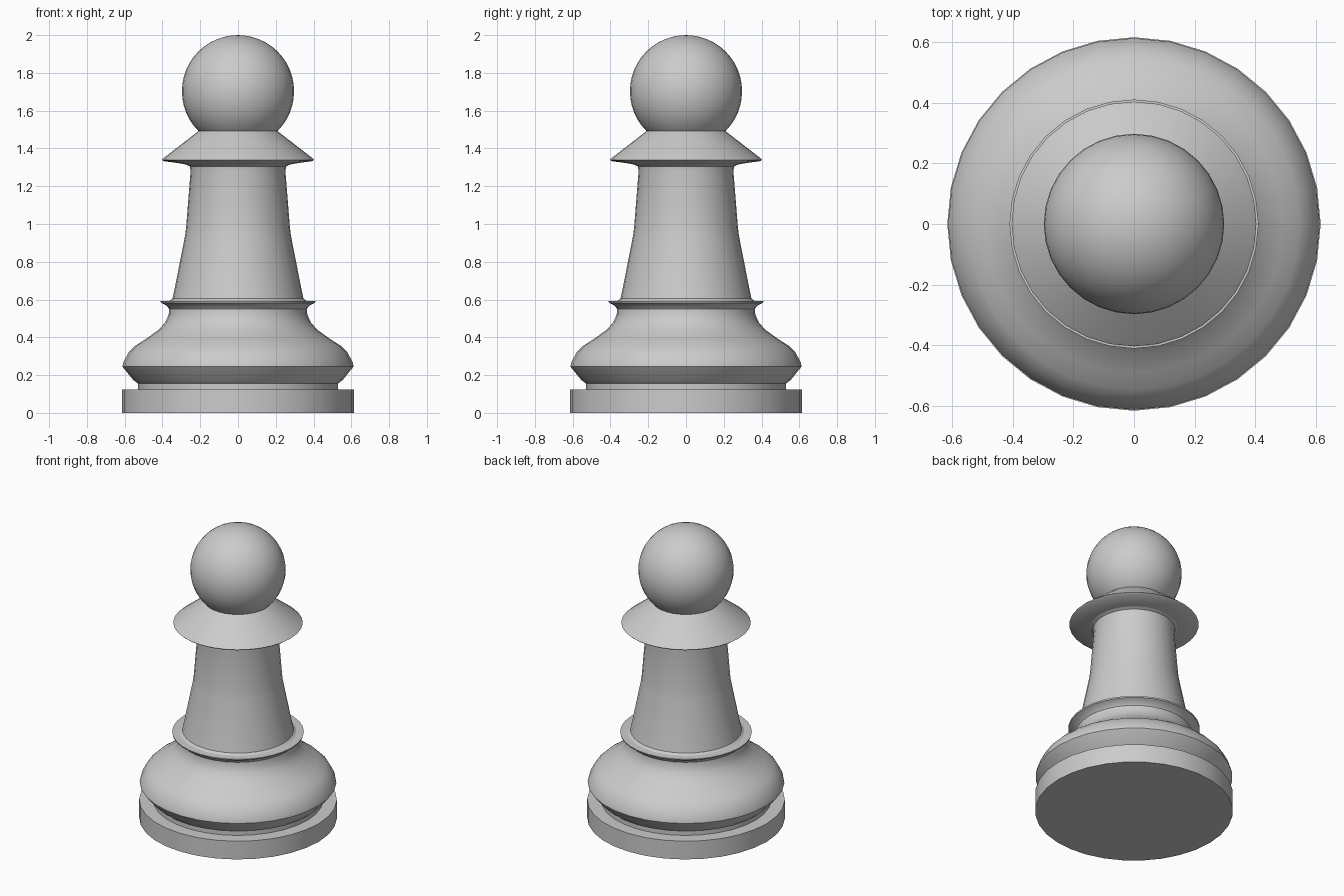
import bpy, bmesh, math

if "Cube" in bpy.data.objects:
    bpy.data.objects.remove(bpy.data.objects["Cube"], do_unlink=True)

SIDES = 32

grey = bpy.data.materials.new("light_grey")
grey.use_nodes = True
colour = (0.6, 0.6, 0.6, 1)
grey.diffuse_color = colour
grey.node_tree.nodes["Principled BSDF"].inputs["Base Color"].default_value = colour


def finish(name, bm, angle):
    """Turn the bmesh into a smooth, grey object with crisp edges."""
    bmesh.ops.recalc_face_normals(bm, faces=bm.faces[:])
    mesh = bpy.data.meshes.new(name)
    bm.to_mesh(mesh)
    bm.free()
    mesh.materials.append(grey)
    obj = bpy.data.objects.new(name, mesh)
    bpy.context.collection.objects.link(obj)
    bpy.ops.object.select_all(action="DESELECT")
    obj.select_set(True)
    bpy.context.view_layer.objects.active = obj
    bpy.ops.object.shade_smooth_by_angle(angle=math.radians(angle))


def lathe(name, profile, angle=35):
    """Spin a (radius, height) profile around z and cap both ends."""
    bm = bmesh.new()
    rings = [[bm.verts.new((r * math.cos(math.tau * i / SIDES),
                            r * math.sin(math.tau * i / SIDES), z))
              for i in range(SIDES)] for r, z in profile]
    for low, high in zip(rings, rings[1:]):
        for i in range(SIDES):
            j = (i + 1) % SIDES
            bm.faces.new((low[i], low[j], high[j], high[i]))
    bm.faces.new(rings[0])
    bm.faces.new(rings[-1])
    finish(name, bm, angle)


# Flat foot and the narrow step above it
lathe("foot", [(0.615, 0), (0.615, 0.125)])
lathe("foot_step", [(0.53, 0.125), (0.53, 0.16)])

# Swelling base that narrows into a waist
lathe("base_bulge", [(0.53, 0.155), (0.555, 0.175), (0.612, 0.245),
                     (0.608, 0.265), (0.58, 0.32), (0.545, 0.355),
                     (0.49, 0.39), (0.42, 0.44), (0.385, 0.48),
                     (0.367, 0.52), (0.365, 0.55)])

# Thin flared ring
lathe("waist_ring", [(0.365, 0.55), (0.378, 0.568), (0.408, 0.583),
                     (0.41, 0.592), (0.35, 0.594)])

# Tapering shaft with a small fillet at each end
lathe("shaft", [(0.365, 0.592), (0.347, 0.605), (0.335, 0.66), (0.28, 0.94),
                (0.275, 0.98), (0.251, 1.28), (0.255, 1.305), (0.275, 1.315)])

# Conical collar
lathe("collar", [(0.255, 1.31), (0.30, 1.32), (0.395, 1.333), (0.403, 1.34),
                 (0.39, 1.352), (0.205, 1.495)])

# Round head
bm = bmesh.new()
bmesh.ops.create_uvsphere(bm, u_segments=SIDES, v_segments=24, radius=0.297)
bmesh.ops.translate(bm, verts=bm.verts[:], vec=(0, 0, 1.703))
finish("head", bm, 35)
